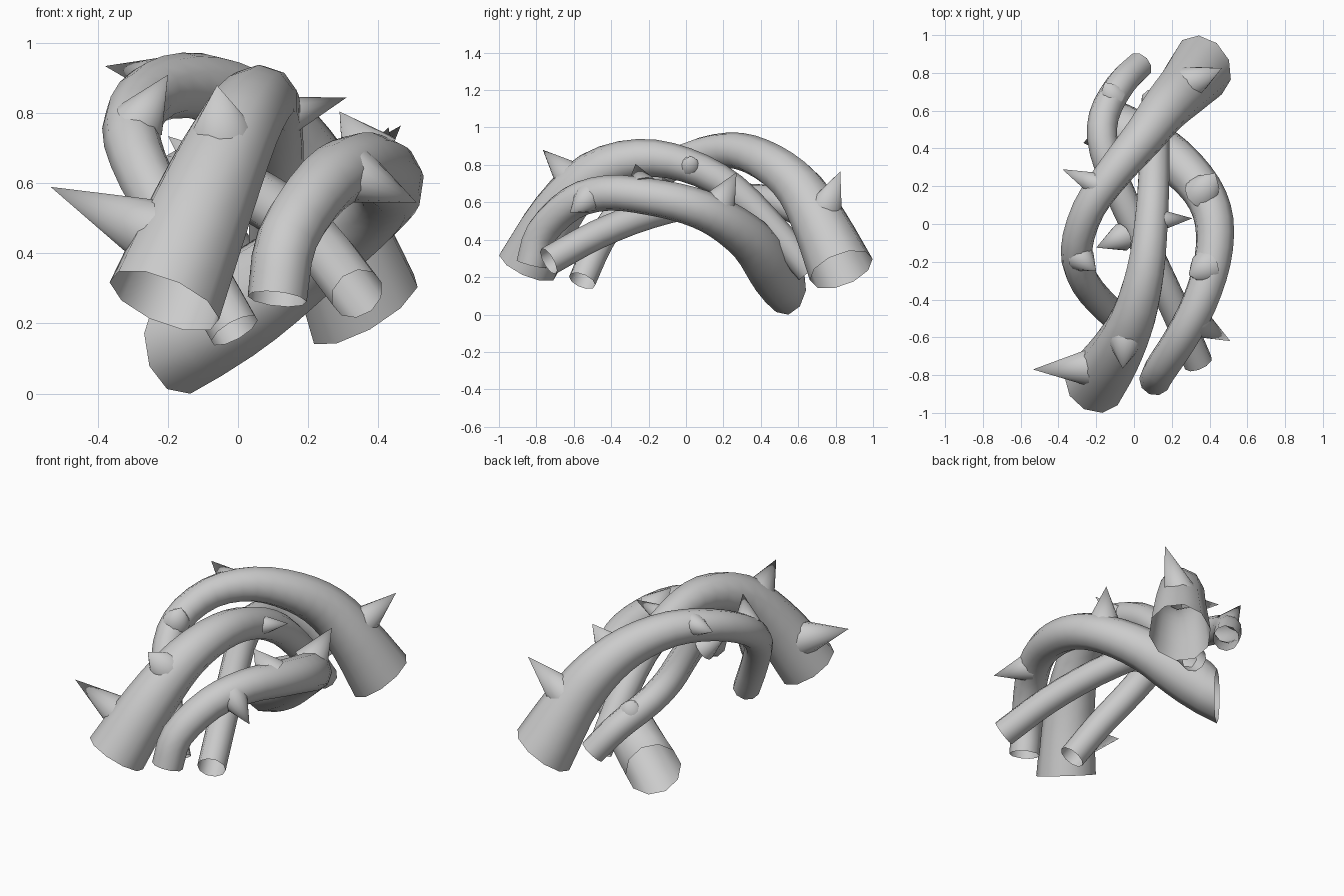
import bpy
from math import cos, sin, tau
from mathutils import Vector

if "Cube" in bpy.data.objects:
    bpy.data.objects.remove(bpy.data.objects["Cube"])

SIDES = 10


def spline(p, steps=3):
    # smooth samples through (x, y, z, radius) points
    p = [Vector(q) for q in p]
    p = [2 * p[0] - p[1]] + p + [2 * p[-1] - p[-2]]
    out = []
    for a, b, c, d in zip(p, p[1:], p[2:], p[3:]):
        for i in range(steps):
            t = i / steps
            out.append(0.5 * (2 * b + (c - a) * t + (2 * a - 5 * b + 4 * c - d) * t * t
                              + (3 * b - a - 3 * c + d) * t ** 3))
    return out + [p[-2]]


def vine(name, pts, start_dir=None):
    # open tapered tube; start_dir sets the plane of the thick end
    path = spline(pts)
    pos = [q.xyz for q in path]
    n = len(pos)
    verts, u = [], None
    for i in range(n):
        t = (pos[min(i + 1, n - 1)] - pos[max(i - 1, 0)]).normalized()
        if start_dir and i < 2:
            t = Vector(start_dir).normalized().lerp(t, i / 2).normalized()
        u = u or Vector((0.1, 0.1, 1)).cross(t)
        u = (u - u.dot(t) * t).normalized()
        v = t.cross(u)
        for k in range(SIDES):
            a = tau * k / SIDES
            verts.append(pos[i] + path[i].w * (cos(a) * u + sin(a) * v))
    faces = [(i * SIDES + k, i * SIDES + (k + 1) % SIDES,
              (i + 1) * SIDES + (k + 1) % SIDES, (i + 1) * SIDES + k)
             for i in range(n - 1) for k in range(SIDES)]
    me = bpy.data.meshes.new(name)
    me.from_pydata(verts, [], faces)
    me.shade_smooth()
    bpy.context.collection.objects.link(bpy.data.objects.new(name, me))


def thorn(name, base, tip, r):
    # pointed cone from base centre to tip
    b, t = Vector(base), Vector(tip)
    d = t - b
    bpy.ops.mesh.primitive_cone_add(vertices=12, radius1=r, radius2=0,
                                    depth=d.length, location=(b + t) / 2)
    ob = bpy.context.object
    ob.name = name
    ob.rotation_euler = d.to_track_quat('Z', 'Y').to_euler()
    bpy.ops.object.shade_smooth_by_angle()


# vines, thick root first
vine("front_root_vine", [
    (-.21, -.845, .265, .168), (-.1, -.69, .54, .145), (-.005, -.5, .75, .122),
    (.06, -.25, .835, .104), (.09, 0, .80, .092), (.105, .25, .67, .085),
    (.11, .5, .42, .079), (.11, .66, .23, .073)], (.36, .38, .85))
vine("back_root_vine", [
    (.36, .83, .24, .178), (.268, .72, .48, .15), (.165, .61, .67, .13),
    (.05, .46, .80, .113), (-.10, .28, .875, .098), (-.24, .08, .86, .088),
    (-.305, -.14, .76, .083), (-.26, -.31, .61, .08), (-.13, -.46, .39, .077),
    (-.01, -.555, .18, .075)], (-.5, -.34, .85))
vine("side_root_vine", [
    (-.16, .535, .15, .153), (.04, .44, .275, .14), (.21, .34, .40, .123),
    (.36, .18, .515, .11), (.425, .01, .585, .104), (.415, -.2, .63, .099),
    (.345, -.42, .65, .095), (.245, -.61, .595, .091), (.14, -.77, .44, .088),
    (.112, -.825, .27, .085)], (.7, -.7, .05))
vine("thin_inner_vine", [
    (.34, -.735, .285, .078), (.23, -.48, .425, .078), (.1, -.2, .535, .078),
    (-.045, .1, .605, .079), (-.155, .38, .62, .08), (-.16, .57, .57, .08),
    (-.07, .74, .46, .078), (.03, .84, .32, .074)])

# thorns: base, tip, base radius
thorns = {
    "front_root_thorn": [((-.22, -.76, .45), (-.535, -.77, .59), .105),
                         ((-.045, -.61, .725), (-.06, -.765, .88), .1),
                         ((.13, .02, .79), (.31, .03, .845), .06)],
    "back_root_thorn": [((.28, .74, .555), (.465, .825, .765), .1),
                        ((-.20, .21, .90), (-.38, .29, .935), .065),
                        ((-.28, -.18, .78), (-.20, -.25, .91), .075)],
    "side_root_thorn": [((.34, -.525, .62), (.51, -.62, .545), .08),
                        ((.365, .17, .58), (.43, .27, .76), .1),
                        ((.375, -.235, .68), (.29, -.27, .805), .09)],
    "thin_inner_thorn": [((-.065, -.07, .62), (-.20, -.125, .735), .075),
                         ((-.115, .68, .54), (-.155, .75, .645), .07)],
}
for name, group in thorns.items():
    for i, (base, tip, r) in enumerate(group, 1):
        thorn(f"{name}_{i}", base, tip, r)
